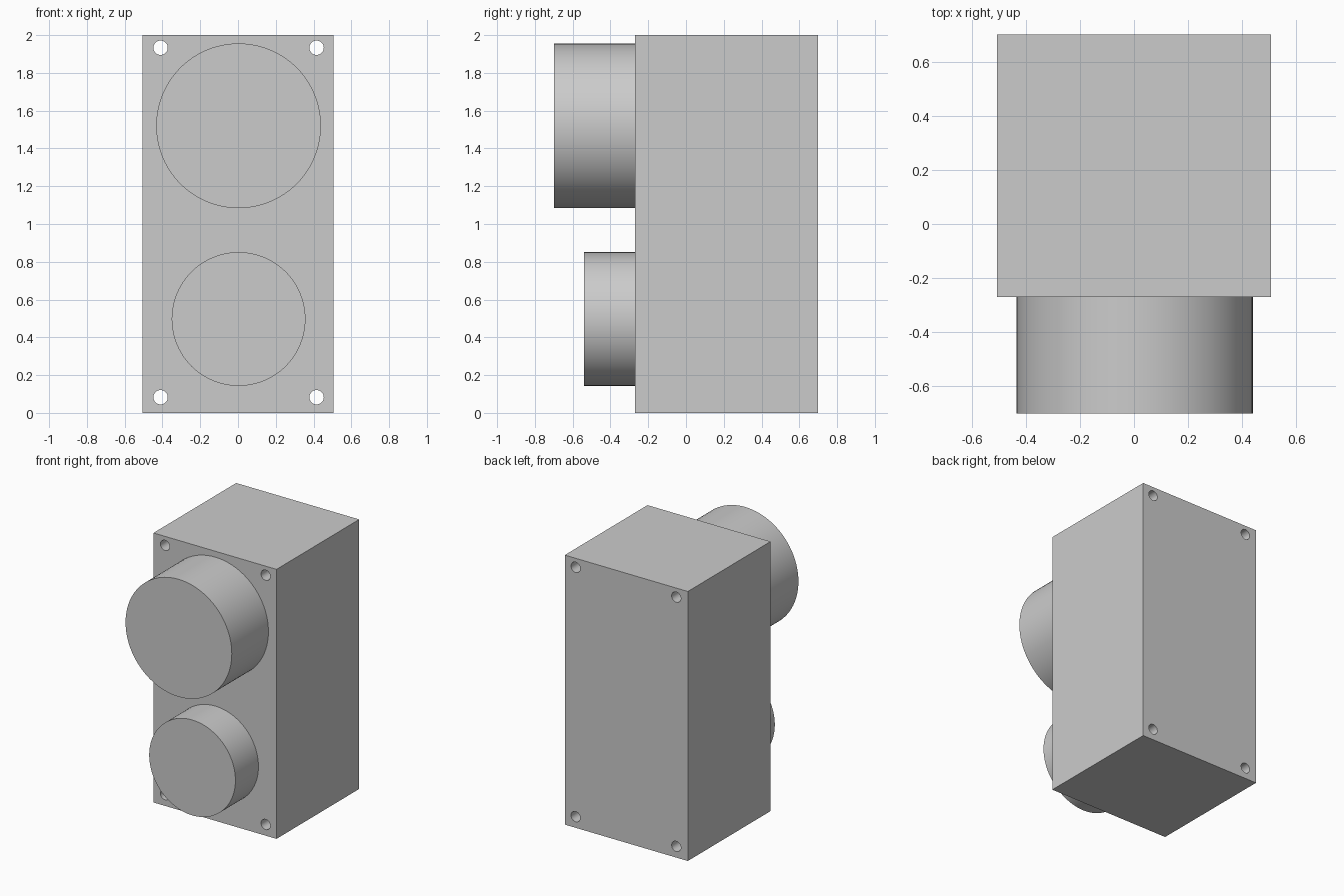
import bpy
import math

if "Cube" in bpy.data.objects:
    bpy.data.objects.remove(bpy.data.objects["Cube"], do_unlink=True)

# Single plain grey material
grey = bpy.data.materials.new("grey")
grey.use_nodes = True
colour = (0.6, 0.6, 0.6, 1.0)
grey.diffuse_color = colour
grey.node_tree.nodes["Principled BSDF"].inputs["Base Color"].default_value = colour


def cylinder(name, x, z, radius, y_front, y_back, sides):
    """Cylinder lying along y between two depths."""
    bpy.ops.mesh.primitive_cylinder_add(
        vertices=sides, radius=radius, depth=y_back - y_front,
        location=(x, (y_front + y_back) / 2, z),
        rotation=(math.pi / 2, 0, 0))
    obj = bpy.context.object
    obj.name = name
    obj.data.materials.append(grey)
    bpy.ops.object.shade_smooth_by_angle(angle=math.radians(30))
    return obj


# Housing block
FRONT, BACK = -0.27, 0.70
bpy.ops.mesh.primitive_cube_add(size=1, location=(0, (FRONT + BACK) / 2, 1))
housing = bpy.context.object
housing.name = "housing"
housing.scale = (1.01, BACK - FRONT, 2)
bpy.ops.object.transform_apply(location=False, rotation=False, scale=True)
housing.data.materials.append(grey)

# Four corner bolt holes running right through the housing
for x in (-0.41, 0.416):
    for z in (0.083, 1.933):
        cutter = cylinder("hole_cutter", x, z, 0.038, FRONT - 0.1, BACK + 0.1, 32)
        cut = housing.modifiers.new("bolt_hole", "BOOLEAN")
        cut.object = cutter
        cut.solver = "EXACT"
        bpy.context.view_layer.objects.active = housing
        bpy.ops.object.modifier_apply(modifier=cut.name)
        bpy.data.objects.remove(cutter, do_unlink=True)

bpy.ops.object.select_all(action="DESELECT")
housing.select_set(True)
bpy.context.view_layer.objects.active = housing
bpy.ops.object.shade_smooth_by_angle(angle=math.radians(30))

# Round bosses on the front face
cylinder("upper_boss", 0.003, 1.52, 0.436, -0.70, FRONT, 96)
cylinder("lower_boss", 0.003, 0.497, 0.354, -0.54, FRONT, 96)
